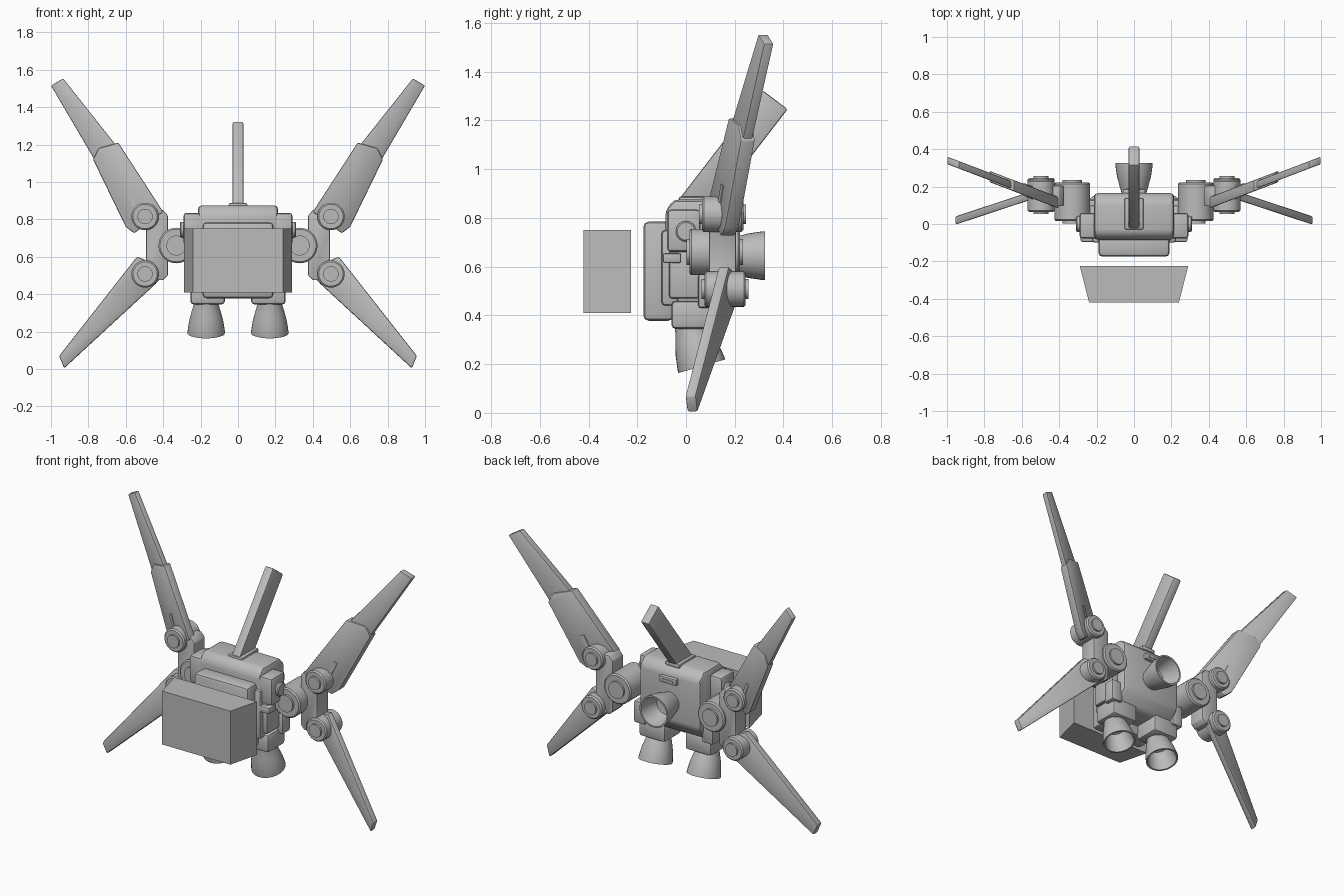
import bpy, bmesh, math
from mathutils import Matrix, Vector

cube = bpy.data.objects.get("Cube")
if cube:
    bpy.data.objects.remove(cube, do_unlink=True)

gray = bpy.data.materials.new("plain gray")
gray.use_nodes = True
COLOR = (0.5, 0.5, 0.5, 1)
gray.diffuse_color = COLOR
gray.node_tree.nodes["Principled BSDF"].inputs["Base Color"].default_value = COLOR
made = []


def finish(name, bm, bevel=0, segments=2):
    bmesh.ops.recalc_face_normals(bm, faces=bm.faces)
    if bevel:
        sharp = [e for e in bm.edges if len(e.link_faces) == 2 and e.calc_face_angle() > 0.6]
        bmesh.ops.bevel(bm, geom=sharp, offset=bevel, segments=segments,
                        affect='EDGES', profile=0.5, clamp_overlap=True)
    mesh = bpy.data.meshes.new(name)
    bm.to_mesh(mesh)
    bm.free()
    mesh.materials.append(gray)
    ob = bpy.data.objects.new(name, mesh)
    bpy.context.collection.objects.link(ob)
    made.append(ob)
    return ob


def loft(name, low, high, bevel=0):
    """Solid between two matching rings of points."""
    bm = bmesh.new()
    a = [bm.verts.new(p) for p in low]
    b = [bm.verts.new(p) for p in high]
    bm.faces.new(a)
    bm.faces.new(b)
    for i in range(len(a)):
        j = (i + 1) % len(a)
        bm.faces.new((a[i], a[j], b[j], b[i]))
    return finish(name, bm, bevel)


def box(name, x, y, z, bevel=0.015, side=1):
    ring = [(side * x[0], y[0]), (side * x[1], y[0]), (side * x[1], y[1]), (side * x[0], y[1])]
    return loft(name, [(*p, z[0]) for p in ring], [(*p, z[1]) for p in ring], bevel)


def lathe(name, profile, location, direction, steps=32):
    """Spin (radius, height) pairs round an axis; radius 0 closes the end."""
    bm = bmesh.new()
    verts = [bm.verts.new((r, 0, h)) for r, h in profile]
    edges = [bm.edges.new(pair) for pair in zip(verts, verts[1:])]
    bmesh.ops.spin(bm, geom=verts + edges, axis=(0, 0, 1), cent=(0, 0, 0),
                   angle=math.tau, steps=steps)
    bmesh.ops.remove_doubles(bm, verts=bm.verts, dist=0.0005)
    turn = Vector(direction).to_track_quat('Z', 'Y').to_matrix().to_4x4()
    bm.transform(Matrix.Translation(location) @ turn)
    return finish(name, bm)


def joint(name, x, z, radius, y0, y1):
    """Pivot drum along y with a raised hub on each end."""
    r, hub, lip = radius, radius * 0.56, 0.012
    lathe(name, [(0, y0 - lip), (hub, y0 - lip), (hub, y0), (r - 0.008, y0), (r, y0 + 0.008),
                 (r, y1 - 0.008), (r - 0.008, y1), (hub, y1), (hub, y1 + lip), (0, y1 + lip)],
          (x, 0, z), (0, 1, 0))


def nozzle(name, location, direction):
    lathe(name, [(0, -0.03), (0.062, -0.03), (0.066, 0), (0.078, 0.04), (0.091, 0.09),
                 (0.1, 0.15), (0.1, 0.16), (0.09, 0.16), (0.08, 0.1), (0.062, 0.04), (0, 0.03)],
          location, direction)


def wing(name, side, outline, y_at, slope, half, bevel):
    """Flat blade in x-z whose y changes steadily outwards."""
    rings = [[(side * x, y_at + (x - 0.42) * slope + d, z) for x, z in outline]
             for d in (-half, half)]
    return loft(name, rings[0], rings[1], bevel)


# Body
body = [(-0.085, 0.47), (-0.085, 0.83), (-0.05, 0.875), (0.12, 0.875),
        (0.165, 0.83), (0.165, 0.52), (0.1, 0.44), (-0.05, 0.44)]
loft("main_body", [(-0.215, y, z) for y, z in body], [(0.215, y, z) for y, z in body], 0.022)
box("chest_plate", (-0.19, 0.19), (-0.175, -0.05), (0.378, 0.785), 0.022)
box("chest_backing", (-0.225, 0.225), (-0.1, -0.03), (0.44, 0.75))
box("back_handle", (-0.06, 0.06), (0.15, 0.187), (0.77, 0.81), 0.006)
box("back_handle_slot", (-0.04, 0.04), (0.18, 0.193), (0.783, 0.797), 0.003)
nozzle("rear_nozzle", (0, 0.165, 0.645), (0, 1, 0))

# Front shield block, narrower at its front
shield = [(-0.24, -0.42), (0.24, -0.42), (0.29, -0.225), (-0.29, -0.225)]
loft("front_shield", [(*p, 0.41) for p in shield], [(*p, 0.75) for p in shield])

# Top fin
box("fin_base", (-0.05, 0.05), (-0.03, 0.14), (0.86, 0.887), 0.008)
fin = [(-0.03, 0.875), (0.12, 0.86), (0.417, 1.246), (0.315, 1.323)]
loft("top_fin", [(-0.029, y, z) for y, z in fin], [(0.029, y, z) for y, z in fin], 0.008)

for side, word in ((1, "left"), (-1, "right")):
    # Shoulder and hip blocks
    box(word + "_shoulder", (0.18, 0.292), (-0.078, 0.06), (0.66, 0.835), 0.018, side)
    lathe(word + "_shoulder_cap", [(0.042, -0.02), (0.042, 0.012), (0.036, 0.018), (0, 0.018)],
          (side * 0.292, 0, 0.745), (side, 0, 0), 24)
    box(word + "_side_panel", (0.2, 0.255), (-0.07, 0.1), (0.47, 0.67), 0.012, side)
    box(word + "_side_clip", (0.2, 0.285), (-0.095, -0.02), (0.615, 0.655), 0.008, side)
    box(word + "_hip", (0.07, 0.255), (-0.06, 0.115), (0.345, 0.46), 0.018, side)
    box(word + "_hip_guard", (0.2, 0.28), (0.05, 0.13), (0.43, 0.57), 0.012, side)
    nozzle(word + "_lower_nozzle", (side * 0.17, 0.02, 0.345), (0, 0.28, -0.96))

    # Wing bracket and pivots
    joint(word + "_bracket_joint", side * 0.33, 0.66, 0.095, 0.015, 0.222)
    arm = [(0.375, 0.5), (0.40, 0.475), (0.5, 0.475), (0.52, 0.54), (0.492, 0.58),
           (0.492, 0.74), (0.52, 0.79), (0.5, 0.85), (0.40, 0.85), (0.375, 0.82)]
    loft(word + "_wing_bracket", [(side * x, 0.095, z) for x, z in arm],
         [(side * x, 0.205, z) for x, z in arm], 0.006)
    joint(word + "_upper_joint", side * 0.497, 0.815, 0.073, 0.065, 0.235)
    joint(word + "_lower_joint", side * 0.497, 0.508, 0.073, 0.075, 0.245)

    # Wings
    wing(word + "_upper_wing_panel", side,
         [(0.4, 0.84), (0.555, 0.725), (0.60, 0.76), (0.775, 1.12), (0.745, 1.18), (0.64, 1.21)],
         0.12, 0.38, 0.03, 0.008)
    wing(word + "_upper_wing_blade", side,
         [(0.58, 1.0), (0.68, 0.97), (1.0, 1.515), (0.935, 1.553), (0.655, 1.2)],
         0.12, 0.38, 0.02, 0.006)
    wing(word + "_upper_wing_tab", side,
         [(0.542, 0.87), (0.562, 0.86), (0.592, 0.93), (0.572, 0.94)], 0.12, 0.38, 0.035, 0)
    wing(word + "_lower_wing", side,
         [(0.41, 0.49), (0.44, 0.455), (0.93, 0.003), (0.956, 0.07), (0.54, 0.6), (0.50, 0.585)],
         0.195, -0.33, 0.022, 0.008)

# Smooth curved surfaces while keeping hard edges
bpy.ops.object.select_all(action='DESELECT')
for ob in made:
    ob.select_set(True)
bpy.context.view_layer.objects.active = made[0]
bpy.ops.object.shade_smooth_by_angle(angle=math.radians(32))
